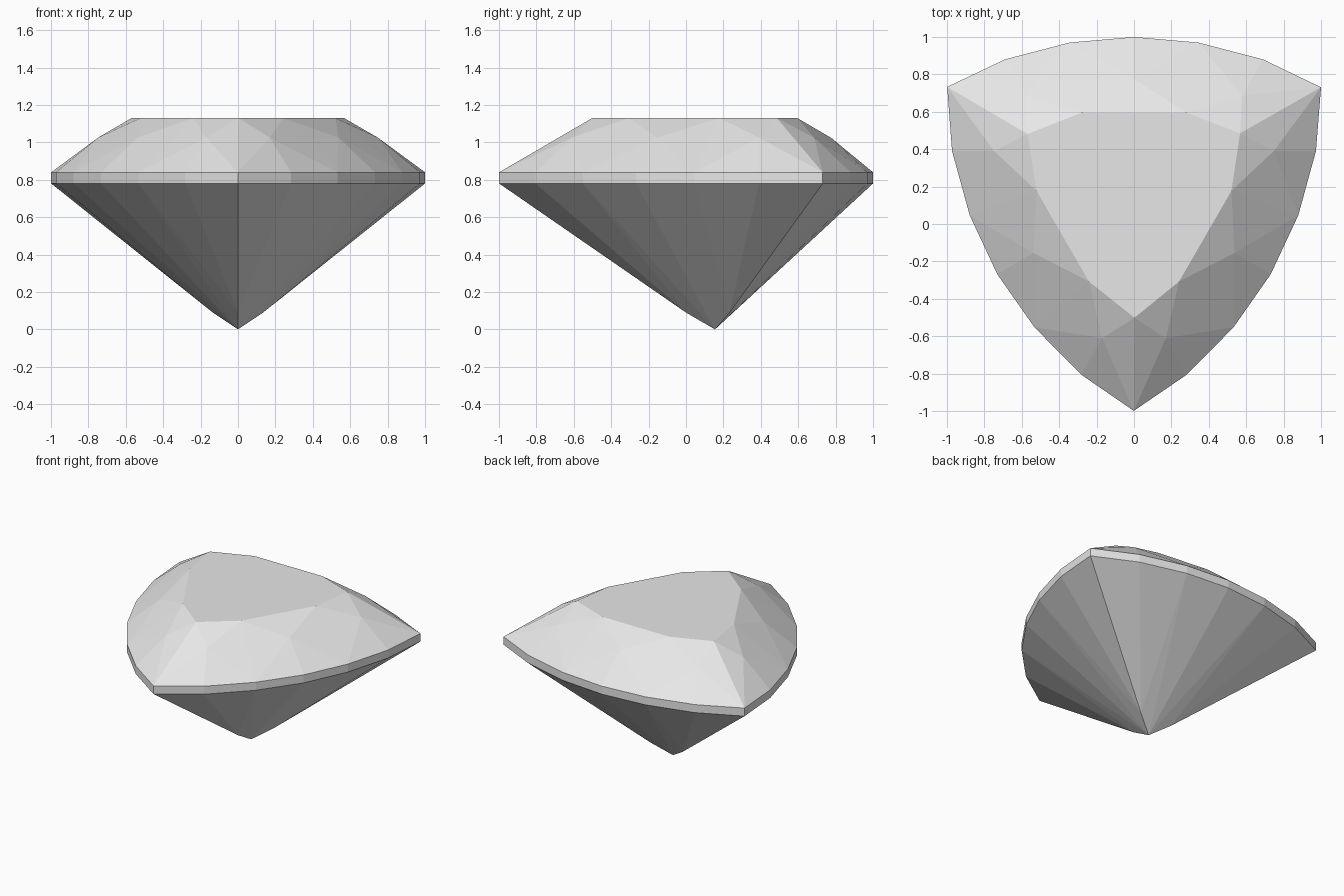
import bpy, bmesh
from math import radians
from mathutils import Matrix, Vector

cube = bpy.data.objects.get("Cube")
if cube:
    bpy.data.objects.remove(cube, do_unlink=True)

CULET_Y = 0.155
TABLE_Z, STAR_Z, GIRDLE_TOP, GIRDLE_LOW, TIP_Z = 1.13, 1.025, 0.84, 0.78, 0.09

# Facet corners of one third of the stone, measured from the culet axis
girdle = [(1.0, 0.576), (0.69, 0.725), (0.345, 0.815), (0, 0.845),
          (-0.345, 0.815), (-0.69, 0.725)]
table = [(0.567, 0.33), (0.28, 0.44), (-0.28, 0.44)]
star = [(0.578, 0.53), (0, 0.62), (-0.578, 0.53)]
tip = [(0.134, 0.078)]
rings = [(table, TABLE_Z), (star, STAR_Z), (girdle, GIRDLE_TOP),
         (girdle, GIRDLE_LOW), (tip, TIP_Z)]

# Repeat each ring three times around the axis and wrap it in flat facets
bm = bmesh.new()
bm.verts.new((0, CULET_Y, 0))
for turn in range(3):
    spin = Matrix.Rotation(radians(120 * turn), 3, 'Z')
    for points, z in rings:
        for x, y in points:
            bm.verts.new(spin @ Vector((x, y, z)) + Vector((0, CULET_Y, 0)))
bmesh.ops.convex_hull(bm, input=bm.verts[:])
bmesh.ops.dissolve_limit(bm, angle_limit=radians(0.5),
                         verts=bm.verts[:], edges=bm.edges[:])
bmesh.ops.recalc_face_normals(bm, faces=bm.faces[:])

mesh = bpy.data.meshes.new("cut_gem")
bm.to_mesh(mesh)
bm.free()
gem = bpy.data.objects.new("cut_gem", mesh)
bpy.context.scene.collection.objects.link(gem)

# Single pale grey stone colour
color = (0.8, 0.8, 0.8, 1)
mat = bpy.data.materials.new("pale_grey")
mat.use_nodes = True
mat.diffuse_color = color
mat.node_tree.nodes["Principled BSDF"].inputs["Base Color"].default_value = color
mesh.materials.append(mat)
